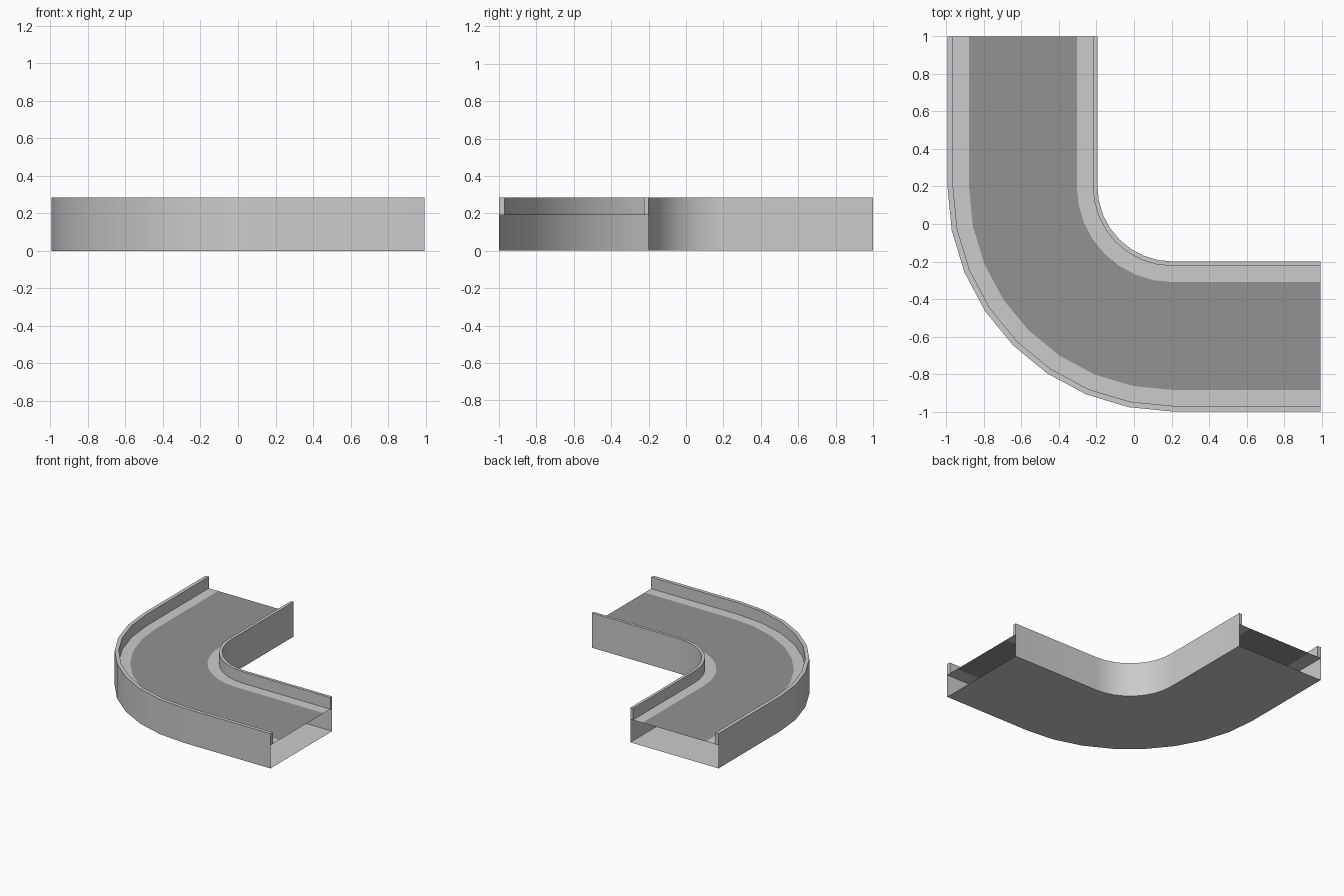
import bpy, math

if "Cube" in bpy.data.objects:
    bpy.data.objects.remove(bpy.data.objects["Cube"])

CX, CY = 0.205, 0.2          # bend centre
END_X, END_Y = 0.995, 1.0    # open ends
SEGMENTS = 8


def path(r):
    """Straight, quarter bend, straight at distance r from the bend centre."""
    pts = [(CX - r, END_Y)]
    for i in range(SEGMENTS + 1):
        a = math.pi + i * math.pi / 2 / SEGMENTS
        pts.append((CX + r * math.cos(a), CY + r * math.sin(a)))
    return pts + [(END_X, CY - r)]


def sweep(name, profile, closed=False, material=None):
    """Carry a (radius, height) profile along the bend."""
    rails = [path(r) for r, z in profile]
    n, m = len(profile), len(rails[0])
    verts = [(*rails[j][i], profile[j][1]) for i in range(m) for j in range(n)]
    faces = []
    for i in range(m - 1):
        for j in range(n if closed else n - 1):
            k = (j + 1) % n
            faces.append((i * n + j, i * n + k, (i + 1) * n + k, (i + 1) * n + j))
    if closed:
        faces += [tuple(range(n))[::-1], tuple(range((m - 1) * n, m * n))]
    mesh = bpy.data.meshes.new(name)
    mesh.from_pydata(verts, [], faces)
    obj = bpy.data.objects.new(name, mesh)
    bpy.context.collection.objects.link(obj)
    if material:
        mesh.materials.append(material)
    bpy.context.view_layer.objects.active = obj
    obj.select_set(True)
    bpy.ops.object.shade_smooth_by_angle(angle=math.radians(40))
    obj.select_set(False)
    return obj


dark = bpy.data.materials.new("belt_grey")
dark.diffuse_color = (0.29, 0.29, 0.29, 1)
dark.use_nodes = True
dark.node_tree.nodes["Principled BSDF"].inputs["Base Color"].default_value = dark.diffuse_color

TOP, DECK = 0.285, 0.19
OUTER, INNER = 1.2, 0.4
OUTER_LIP, INNER_LIP = 1.17, 0.424
OUTER_BELT, INNER_BELT = 1.085, 0.51

# open trough: inner wall, floor and outer wall up to the deck
sweep("trough", [(INNER, DECK), (INNER, 0), (OUTER, 0), (OUTER, DECK)])


def rail(name, outside, lip, belt):
    # raised guard with capped ends, plus the deck margin beside the belt
    verts = [(outside, DECK), (outside, TOP), (lip, TOP), (lip, DECK)]
    if outside < lip:
        verts.reverse()
    sweep(name + "_guard", verts, closed=True)
    sweep(name + "_margin", [(max(lip, belt), DECK), (min(lip, belt), DECK)])


rail("outer", OUTER, OUTER_LIP, OUTER_BELT)
rail("inner", INNER, INNER_LIP, INNER_BELT)

# dark running belt between the margins
sweep("belt", [(OUTER_BELT, DECK), (INNER_BELT, DECK)], material=dark)
